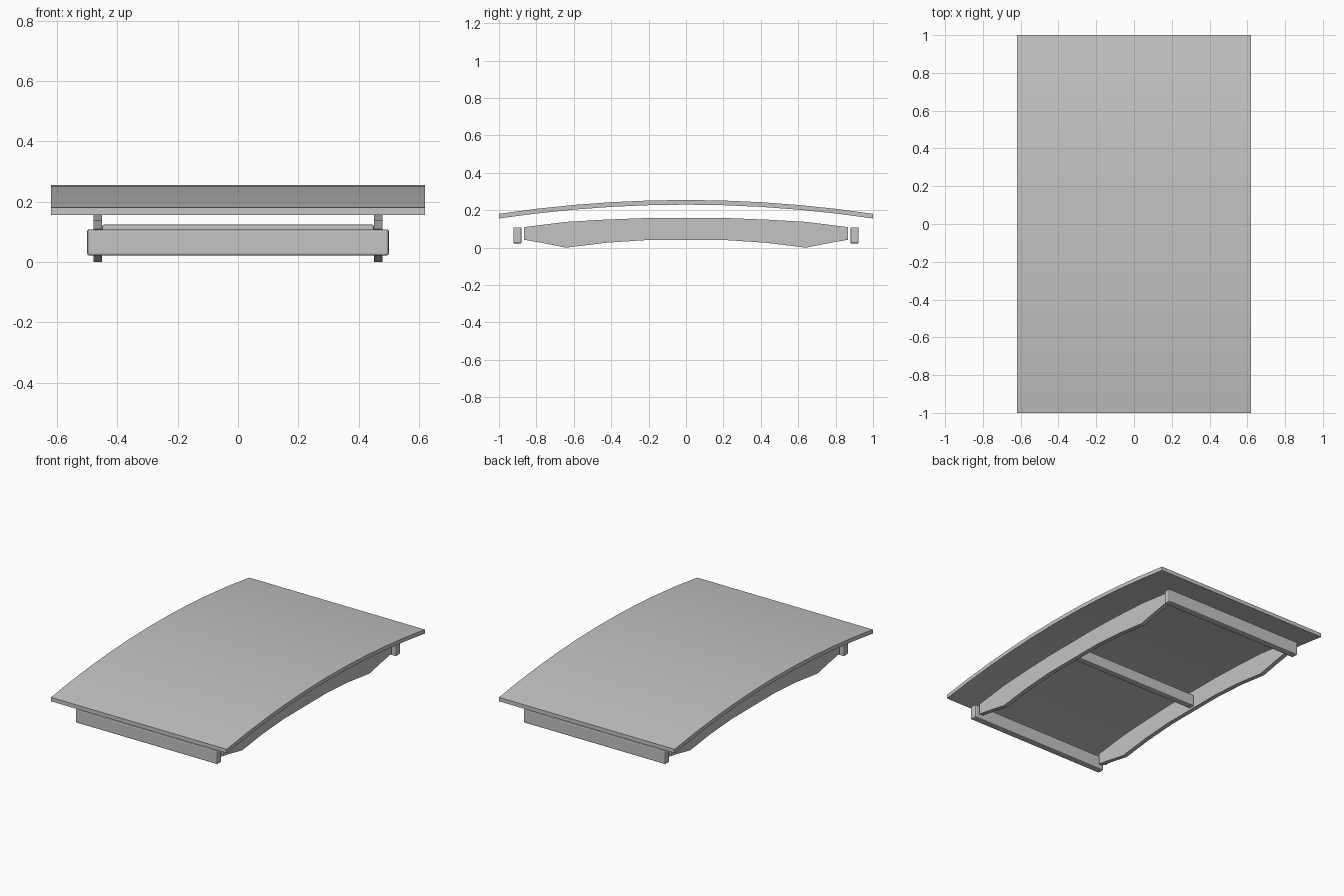
import bpy
import bmesh
import math

cube = bpy.data.objects.get("Cube")
if cube:
    bpy.data.objects.remove(cube, do_unlink=True)

grey = bpy.data.materials.new("plain grey")
grey.use_nodes = True
grey.diffuse_color = (0.55, 0.55, 0.55, 1)
grey.node_tree.nodes["Principled BSDF"].inputs["Base Color"].default_value = grey.diffuse_color


def extrude_profile(name, outline, x0, x1):
    """Extrude a closed (y, z) outline along x."""
    bm = bmesh.new()
    face = bm.faces.new([bm.verts.new((x0, y, z)) for y, z in outline])
    moved = bmesh.ops.extrude_face_region(bm, geom=[face])["geom"]
    verts = [v for v in moved if isinstance(v, bmesh.types.BMVert)]
    bmesh.ops.translate(bm, verts=verts, vec=(x1 - x0, 0, 0))
    bmesh.ops.recalc_face_normals(bm, faces=bm.faces)
    mesh = bpy.data.meshes.new(name)
    bm.to_mesh(mesh)
    bm.free()
    mesh.materials.append(grey)
    obj = bpy.data.objects.new(name, mesh)
    bpy.context.collection.objects.link(obj)
    return obj


def bar(name, half_length, y, half_depth, z0, z1):
    """Crossbar along x with rounded edges."""
    outline = [(y - half_depth, z0), (y + half_depth, z0),
               (y + half_depth, z1), (y - half_depth, z1)]
    obj = extrude_profile(name, outline, -half_length, half_length)
    bevel = obj.modifiers.new("rounded_edges", "BEVEL")
    bevel.width = 0.007
    bevel.segments = 2
    return obj


def smooth(obj):
    bpy.ops.object.select_all(action="DESELECT")
    bpy.context.view_layer.objects.active = obj
    obj.select_set(True)
    bpy.ops.object.shade_smooth_by_angle(angle=math.radians(30))


# Arched top panel
ys = [-1 + i * 0.2 for i in range(11)]
top = [(y, 0.255 - 0.074 * y * y) for y in ys]
bottom = [(y, z - 0.025) for y, z in reversed(top)]
smooth(extrude_profile("arched_panel", top + bottom, -0.62, 0.62))

# Side rails, mirrored front to back
half = [(0.22, 0.04), (0.43, 0.026), (0.64, 0.0), (0.76, 0.024), (0.865, 0.042),
        (0.865, 0.11), (0.64, 0.138), (0.43, 0.15), (0.22, 0.158)]
rail = half + [(-y, z) for y, z in reversed(half)]
for side, x in (("left", 0.465), ("right", -0.465)):
    extrude_profile(side + "_rail", rail, x - 0.014, x + 0.014)

# Crossbars
bar("front_crossbar", 0.5, -0.901, 0.022, 0.022, 0.109)
bar("back_crossbar", 0.5, 0.901, 0.022, 0.022, 0.109)
bar("middle_crossbar", 0.451, 0, 0.021, 0.05, 0.125)
